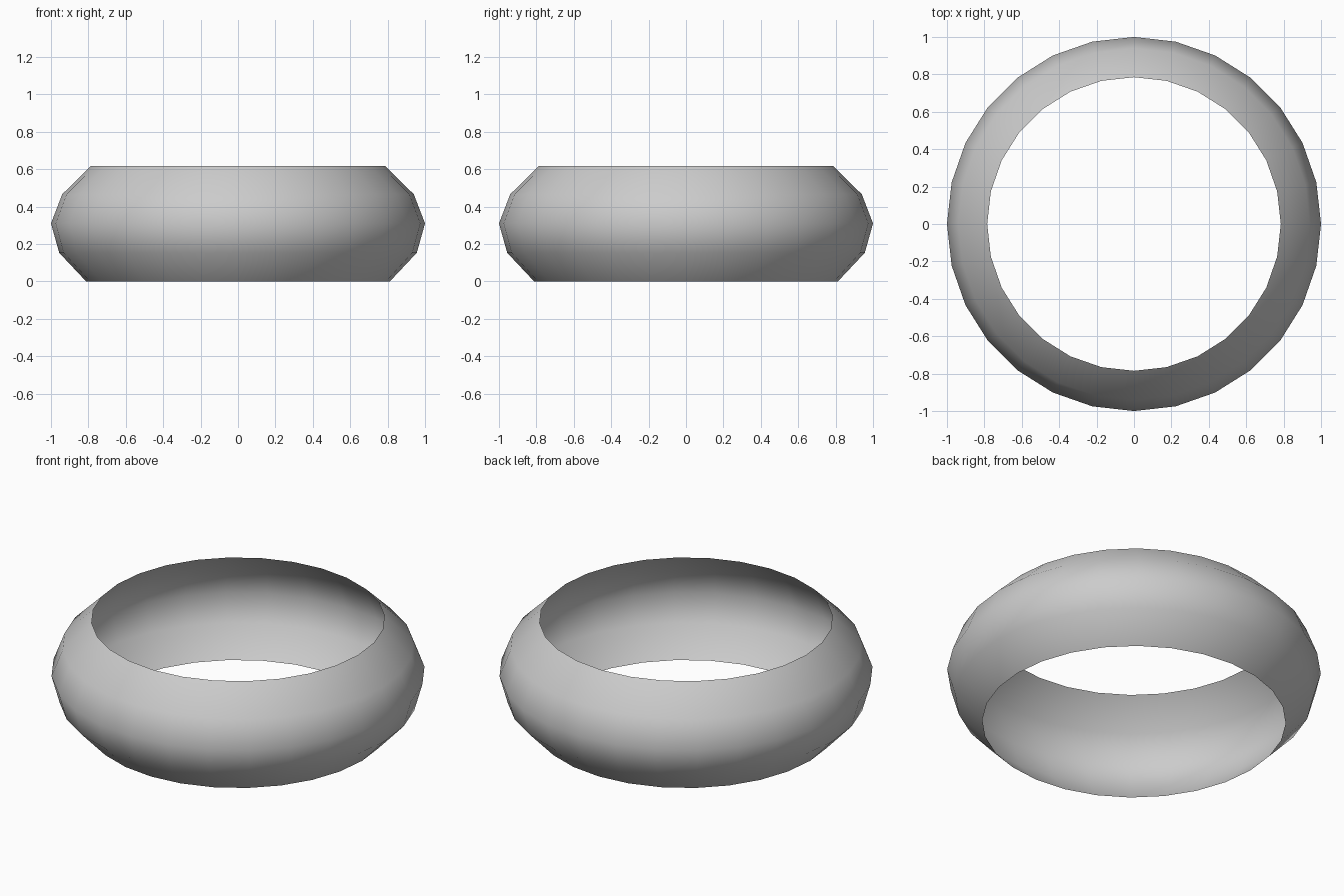
import bpy, bmesh
from math import sin, cos, tau

if "Cube" in bpy.data.objects:
    bpy.data.objects.remove(bpy.data.objects["Cube"])

# Bulging open band: profile (radius, height) swept around z
profile = [(0.812, 0.0), (0.956, 0.153), (1.0, 0.31), (0.94, 0.466), (0.785, 0.618)]
SIDES = 28

bm = bmesh.new()
rings = [[bm.verts.new((r * cos(tau * i / SIDES), r * sin(tau * i / SIDES), z))
          for i in range(SIDES)] for r, z in profile]
for low, high in zip(rings, rings[1:]):
    for i in range(SIDES):
        j = (i + 1) % SIDES
        bm.faces.new((low[i], low[j], high[j], high[i])).smooth = True

mesh = bpy.data.meshes.new("ring_band")
bm.to_mesh(mesh)
bm.free()
bpy.context.collection.objects.link(bpy.data.objects.new("ring_band", mesh))
